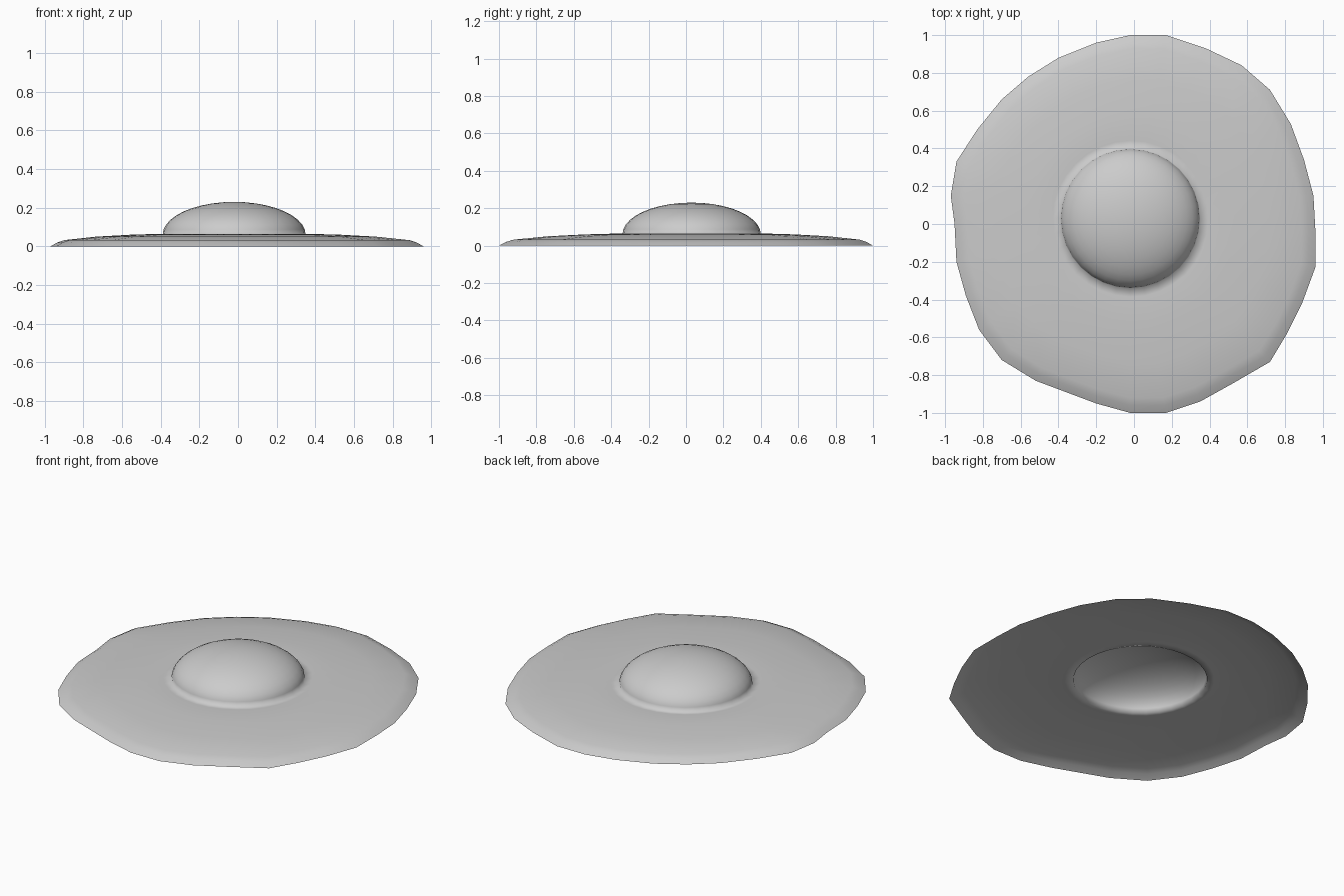
import bpy, bmesh, math

cube = bpy.data.objects.get("Cube")
if cube:
    bpy.data.objects.remove(cube, do_unlink=True)


def flat_material(name, colour):
    mat = bpy.data.materials.new(name)
    mat.use_nodes = True
    mat.diffuse_color = colour
    mat.node_tree.nodes["Principled BSDF"].inputs["Base Color"].default_value = colour
    return mat


# Irregular outer edge of the flat part, clockwise from the back
outline = [(-.02, 1), (.17, 1), (.38, .93), (.57, .84), (.72, .71), (.83, .53),
           (.9, .34), (.95, .15), (.96, -.03), (.96, -.23), (.89, -.42), (.81, -.58),
           (.72, -.73), (.53, -.84), (.35, -.94), (.17, -1), (-.02, -1), (-.2, -.95),
           (-.36, -.89), (-.52, -.83), (-.7, -.72), (-.82, -.56), (-.89, -.38),
           (-.94, -.2), (-.95, 0), (-.97, .15), (-.94, .33), (-.83, .5), (-.7, .66),
           (-.56, .78), (-.4, .88), (-.2, .96)]
count = len(outline)
centre_x, centre_y = -.02, .03
dome_radius, dome_base, dome_height = .37, .06, .17

bm = bmesh.new()


def dome_ring(radius, z):
    """Circle of points that follow the directions of the outline."""
    ring = []
    for i in range(count):
        angle = math.pi / 2 - math.tau * i / count
        ring.append(bm.verts.new((centre_x + radius * math.cos(angle),
                                  centre_y + radius * math.sin(angle), z)))
    return ring


def skirt_ring(blend, z):
    """Loop between the dome foot (blend 0) and the outer edge (blend 1)."""
    ring = []
    for i, (x, y) in enumerate(outline):
        angle = math.pi / 2 - math.tau * i / count
        foot_x = centre_x + dome_radius * math.cos(angle)
        foot_y = centre_y + dome_radius * math.sin(angle)
        ring.append(bm.verts.new((foot_x + (x - foot_x) * blend,
                                  foot_y + (y - foot_y) * blend, z)))
    return ring


# Thin skirt: rolled rim rising gently to the dome
rings = [skirt_ring(blend, z) for blend, z in
         [(1, 0), (.94, .02), (.88, .032), (.6, .05), (.3, .06), (.07, .064)]]

# Dome: elliptical section over the foot circle
steps = 10
for k in range(steps):
    t = math.pi / 2 * k / steps
    rings.append(dome_ring(dome_radius * math.cos(t), dome_base + dome_height * math.sin(t)))

for outer, inner in zip(rings, rings[1:]):
    for i in range(count):
        j = (i + 1) % count
        bm.faces.new((outer[i], inner[i], inner[j], outer[j]))

# Dome tip
tip = bm.verts.new((centre_x, centre_y, dome_base + dome_height))
for i in range(count):
    bm.faces.new((rings[-1][i], tip, rings[-1][(i + 1) % count]))

bmesh.ops.recalc_face_normals(bm, faces=bm.faces)
bm.normal_update()
if tip.normal.z < 0:
    bmesh.ops.reverse_faces(bm, faces=bm.faces)
for face in bm.faces:
    face.smooth = True

mesh = bpy.data.meshes.new("domed_disc")
bm.to_mesh(mesh)
bm.free()
mesh.materials.append(flat_material("light grey", (.6, .6, .6, 1)))
disc = bpy.data.objects.new("domed_disc", mesh)
bpy.context.collection.objects.link(disc)
